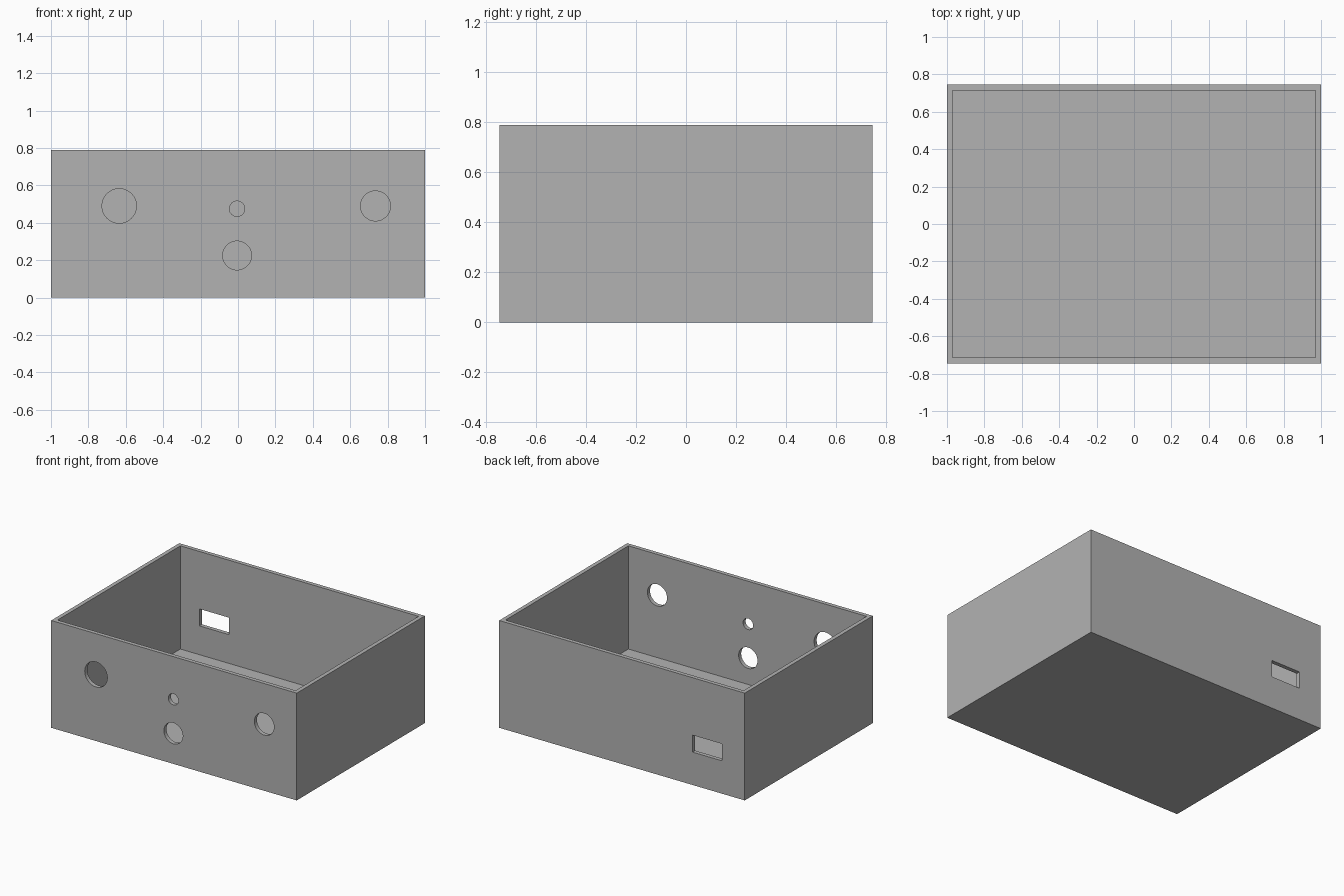
import bpy
import math

if "Cube" in bpy.data.objects:
    bpy.data.objects.remove(bpy.data.objects["Cube"])

W, D, H, T = 2.0, 1.49, 0.79, 0.03   # outer width, depth, height, wall thickness

grey = bpy.data.materials.new("plain grey")
grey.diffuse_color = (0.45, 0.45, 0.45, 1)
grey.use_nodes = True
grey.node_tree.nodes["Principled BSDF"].inputs["Base Color"].default_value = grey.diffuse_color


def box(name, x0, x1, y0, y1, z0, z1):
    bpy.ops.mesh.primitive_cube_add(
        size=1, location=((x0 + x1) / 2, (y0 + y1) / 2, (z0 + z1) / 2))
    ob = bpy.context.object
    ob.name = name
    ob.scale = (x1 - x0, y1 - y0, z1 - z0)
    bpy.ops.object.transform_apply(location=True, rotation=False, scale=True)
    ob.data.materials.append(grey)
    return ob


def round_cutter(x, z, radius):
    bpy.ops.mesh.primitive_cylinder_add(
        vertices=64, radius=radius, depth=0.2,
        location=(x, -D / 2, z), rotation=(math.pi / 2, 0, 0))
    ob = bpy.context.object
    ob.name = "hole_cutter"
    ob.data.materials.append(grey)
    return ob


# Outer block of the enclosure
shell = box("open_enclosure", -W / 2, W / 2, -D / 2, D / 2, 0, H)

# Inner cavity, open at the top
cutters = [box("cavity_cutter", -W / 2 + T, W / 2 - T,
               -D / 2 + T, D / 2 - T, T, H + 0.2)]

# Round holes in the front wall: x, z, radius
for x, z, r in [(-0.635, 0.49, 0.092), (-0.005, 0.475, 0.041),
                (-0.005, 0.225, 0.077), (0.735, 0.49, 0.08)]:
    cutters.append(round_cutter(x, z, r))

# Rectangular slot in the back wall
cutters.append(box("slot_cutter", -0.815, -0.575,
                   D / 2 - 0.1, D / 2 + 0.1, 0.242, 0.367))

# Cut everything out, then drop the cutters
bpy.context.view_layer.objects.active = shell
for c in cutters:
    mod = shell.modifiers.new("cut", 'BOOLEAN')
    mod.operation = 'DIFFERENCE'
    mod.solver = 'EXACT'
    mod.object = c
    bpy.ops.object.modifier_apply(modifier=mod.name)
    bpy.data.objects.remove(c, do_unlink=True)

# Smooth hole walls, sharp box edges
bpy.ops.object.select_all(action='DESELECT')
shell.select_set(True)
bpy.ops.object.shade_smooth_by_angle(angle=math.radians(30))
